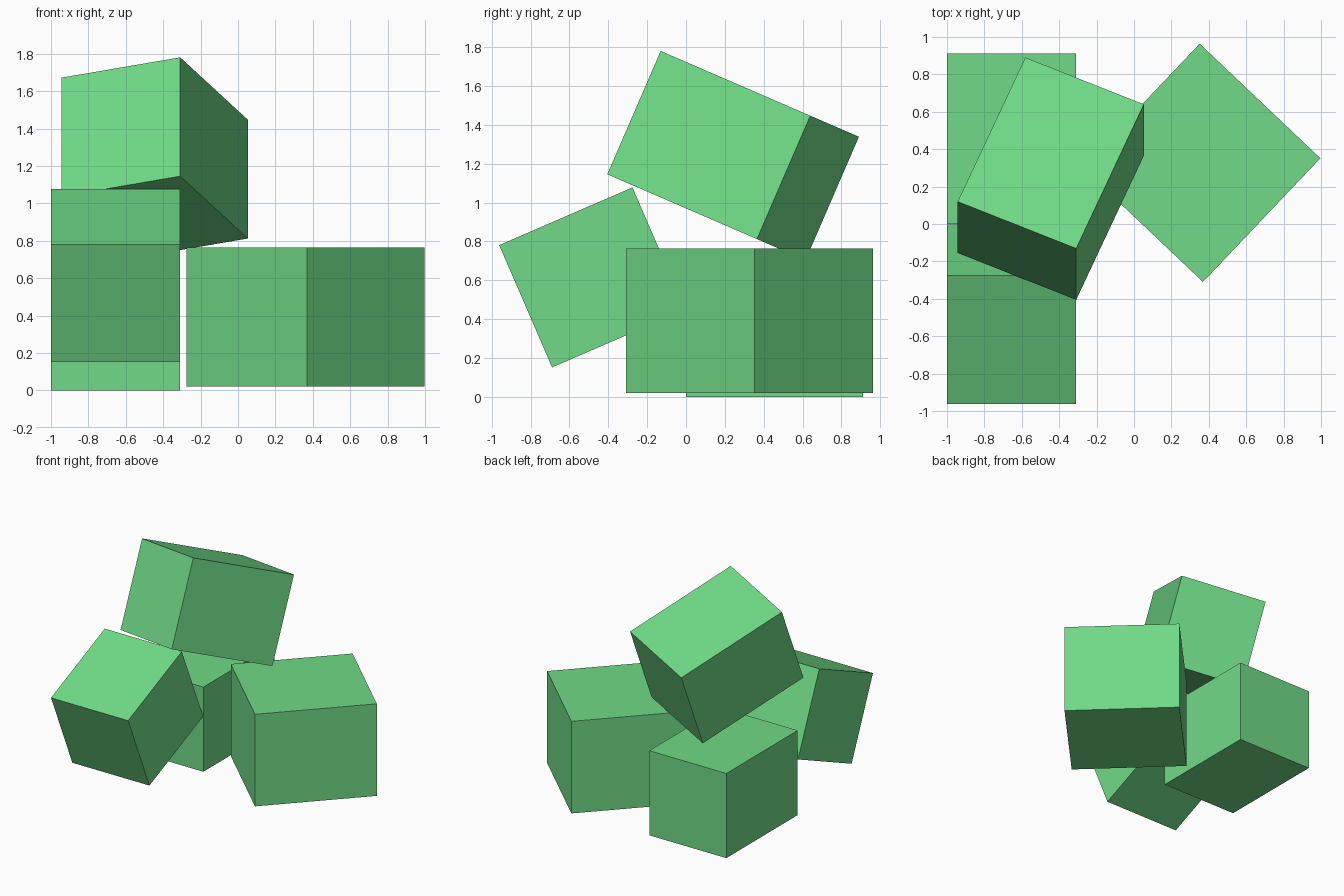
import bpy
from math import radians
from mathutils import Matrix

if "Cube" in bpy.data.objects:
    bpy.data.objects.remove(bpy.data.objects["Cube"])

green = bpy.data.materials.new("green")
green.diffuse_color = (0.16, 0.70, 0.24, 1)
green.use_nodes = True
green.node_tree.nodes["Principled BSDF"].inputs["Base Color"].default_value = green.diffuse_color


def box(name, size, center, tilt=0, spin=0):
    """Box spun about its own z axis, then tilted about x (degrees)."""
    bpy.ops.mesh.primitive_cube_add(size=1)
    ob = bpy.context.object
    ob.name = name
    ob.data.transform(Matrix.Diagonal((*size, 1)))
    ob.matrix_world = (Matrix.Translation(center)
                       @ Matrix.Rotation(radians(tilt), 4, 'X')
                       @ Matrix.Rotation(radians(spin), 4, 'Z'))
    ob.data.materials.append(green)
    return ob


# upright box at the back left
box("back_box", (0.69, 0.912, 0.685), (-0.655, 0.456, 0.3425))
# box leaning against it at the front left
box("leaning_box", (0.69, 0.748, 0.686), (-0.655, -0.4825, 0.615), tilt=23.4)
# box turned on the ground at the right
box("turned_box", (0.912, 0.89, 0.745), (0.36, 0.327, 0.3925), spin=46.5)
# tilted box resting on top of the pile
box("top_box", (0.69, 0.914, 0.692), (-0.445, 0.2425, 1.2425), tilt=-23.4, spin=-23.3)
